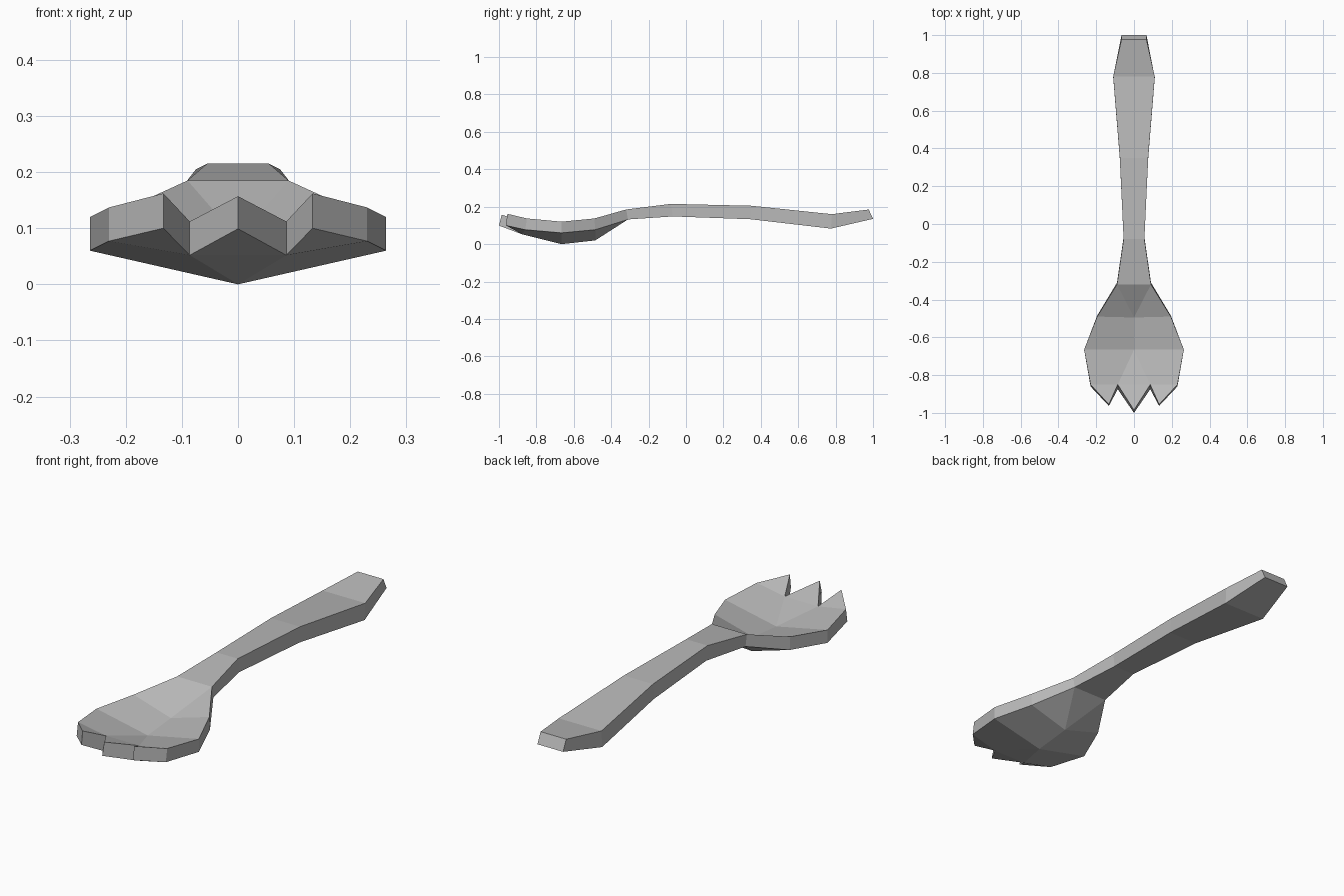
import bpy
import bmesh

cube = bpy.data.objects.get("Cube")
if cube:
    bpy.data.objects.remove(cube, do_unlink=True)

steel = bpy.data.materials.new("brushed_steel_grey")
steel.use_nodes = True
colour = (0.48, 0.48, 0.48, 1)
steel.diffuse_color = colour
steel.node_tree.nodes["Principled BSDF"].inputs["Base Color"].default_value = colour

bm = bmesh.new()


def point(x, top, bottom):
    """Paired vertices of the upper and lower skin; top and bottom are (y, z)."""
    return bm.verts.new((x, *top)), bm.verts.new((x, *bottom))


def pair(x, top, bottom):
    """Right and left mirrored points."""
    return point(-x, top, bottom), point(x, top, bottom)


# Handle stations from the far end to the neck: half width, top, bottom
handle = [pair(*s) for s in (
    (0.066, (0.977, 0.185), (1.0, 0.135)),
    (0.11, (0.78, 0.16), (0.775, 0.083)),
    (0.075, (0.35, 0.205), (0.345, 0.133)),
    (0.055, (-0.08, 0.215), (-0.07, 0.148)),
    (0.09, (-0.32, 0.185), (-0.31, 0.132)),
)]

# Bowl rims, hollow centre points, notches and tine tips
shoulder = pair(0.195, (-0.49, 0.137), (-0.485, 0.077))
widest = pair(0.264, (-0.665, 0.12), (-0.665, 0.06))
rim = pair(0.23, (-0.85, 0.137), (-0.86, 0.077))
notch = pair(0.086, (-0.85, 0.112), (-0.875, 0.052))
side_tip = pair(0.133, (-0.955, 0.162), (-0.963, 0.1))
mid_tip = point(0, (-0.985, 0.157), (-1.0, 0.099))
hollow_back = point(0, (-0.495, 0.082), (-0.485, 0.02))
hollow_front = point(0, (-0.665, 0.066), (-0.665, 0.0))

# Upper skin layout
neck = handle[-1]
skin = [(a[0], a[1], b[1], b[0]) for a, b in zip(handle, handle[1:])]
skin += [(neck[0], neck[1], hollow_back),
         (hollow_front, notch[1], notch[0]),
         (notch[0], notch[1], mid_tip)]
for s in (0, 1):
    half = [(neck[s], hollow_back, shoulder[s]),
            (shoulder[s], hollow_back, hollow_front, widest[s]),
            (widest[s], hollow_front, notch[s], rim[s]),
            (rim[s], notch[s], side_tip[s])]
    skin += [f[::-1] for f in half] if s else half

# Upper and lower skins
for face in skin:
    bm.faces.new([p[0] for p in face])
    bm.faces.new([p[1] for p in reversed(face)])

# Rim walls along the outline
lower = {p[0]: p[1] for face in skin for p in face}
outline = [e for e in bm.edges if e.is_boundary and e.verts[0] in lower]
for edge in outline:
    a, b = edge.verts
    bm.faces.new((a, b, lower[b], lower[a]))

bmesh.ops.recalc_face_normals(bm, faces=bm.faces[:])
mesh = bpy.data.meshes.new("spork")
bm.to_mesh(mesh)
bm.free()
mesh.materials.append(steel)
spork = bpy.data.objects.new("spork", mesh)
bpy.context.collection.objects.link(spork)
